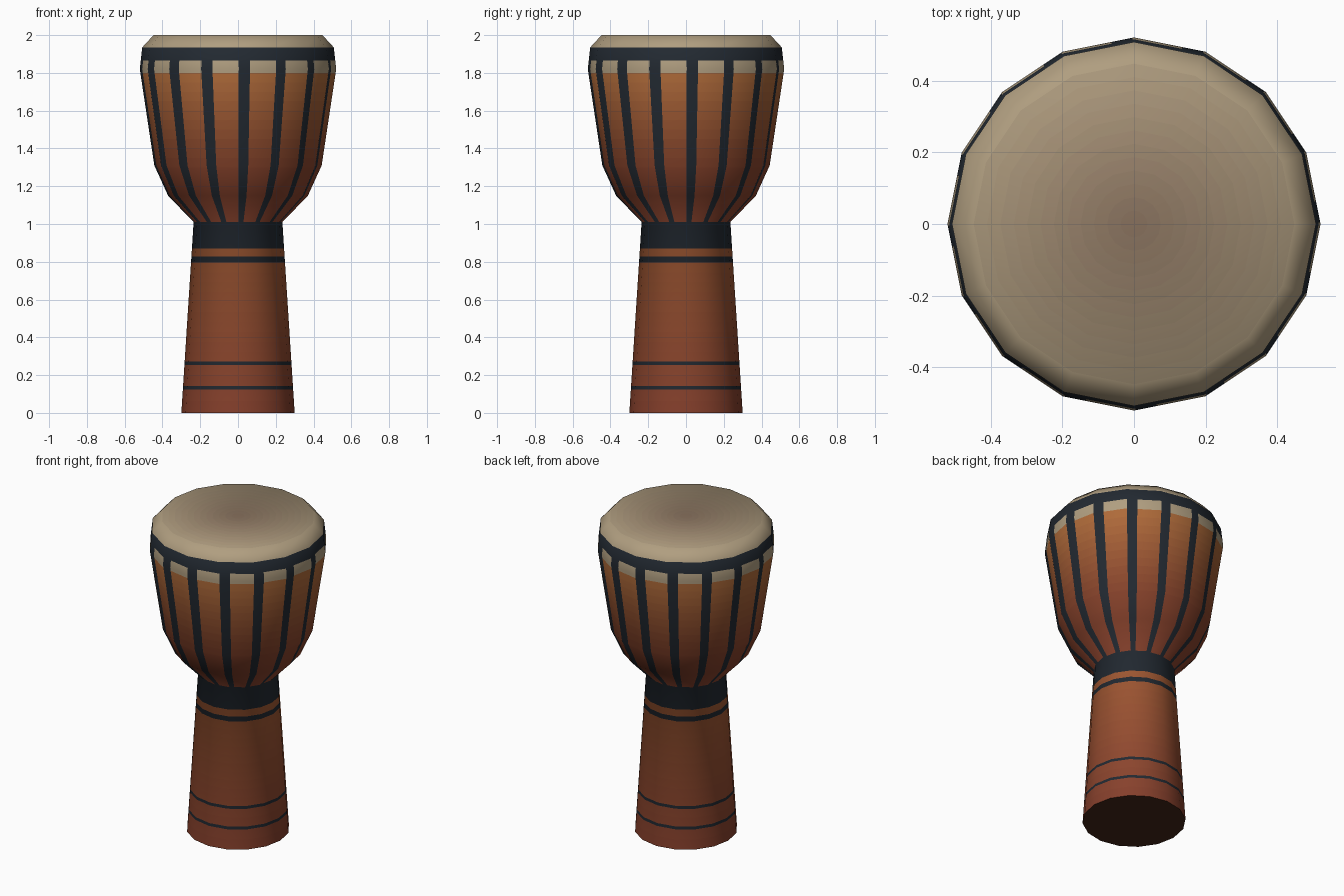
import bpy
from math import cos, sin, pi
from mathutils import Vector

if "Cube" in bpy.data.objects:
    bpy.data.objects.remove(bpy.data.objects["Cube"])

SIDES = 16
# lathe profile: (path position, radius, height); the path runs up the side, then across the skin
PROFILE = [(0, .30, 0), (1.01, .235, 1.01), (1.15, .37, 1.15), (1.31, .443, 1.31),
           (1.82, .52, 1.82), (1.935, .507, 1.935), (2.0, .447, 2.0), (2.447, 0, 2.0)]


def profile_normal(i):
    total = Vector((0, 0))
    for a, b in ((i - 1, i), (i, i + 1)):
        if 0 <= a and b < len(PROFILE):
            dr, dz = PROFILE[b][1] - PROFILE[a][1], PROFILE[b][2] - PROFILE[a][2]
            total += Vector((dz, -dr)).normalized()
    return total.normalized() if i < len(PROFILE) - 1 else Vector((0, 1))


def sample(t):
    for i in range(len(PROFILE) - 1):
        (t0, r0, z0), (t1, r1, z1) = PROFILE[i], PROFILE[i + 1]
        if t <= t1 + 1e-6:
            f = (t - t0) / (t1 - t0)
            return r0 + (r1 - r0) * f, z0 + (z1 - z0) * f, profile_normal(i).lerp(profile_normal(i + 1), f)


def material(rgb):
    name = "paint_%d_%d_%d" % tuple(rgb)
    mat = bpy.data.materials.get(name)
    if not mat:
        mat = bpy.data.materials.new(name)
        mat.diffuse_color = [((c / 255 + .055) / 1.055) ** 2.4 for c in rgb] + [1]
        mat.use_nodes = True
        mat.node_tree.nodes["Principled BSDF"].inputs["Base Color"].default_value = mat.diffuse_color
    return mat


def lathe(name, bands):
    """bands: (path start, path end, facet fraction start, end, colour)"""
    verts, normals, ids, faces, mats, slots = [], [], {}, [], [], []

    def vert(t, k, f):
        r, z, n = sample(t)
        a, b = (Vector((sin(2 * pi * j / SIDES), -cos(2 * pi * j / SIDES), 0)) for j in (k, k + 1))
        d = a.lerp(b, f)
        co = Vector((d.x * r, d.y * r, z))
        key = tuple(round(c, 4) + 0.0 for c in co)
        if key not in ids:
            ids[key] = len(verts)
            verts.append(co)
            d = d.normalized()
            normals.append(Vector((d.x * n.x, d.y * n.x, n.y)).normalized())
        return ids[key]

    for t0, t1, f0, f1, rgb in bands:
        mat = material(rgb)
        if mat not in mats:
            mats.append(mat)
        cuts = [t0] + [p[0] for p in PROFILE if t0 < p[0] < t1] + [t1]
        for lo, hi in zip(cuts, cuts[1:]):
            for k in range(SIDES):
                quad = [vert(lo, k, f0), vert(lo, k, f1), vert(hi, k, f1), vert(hi, k, f0)]
                faces.append(list(dict.fromkeys(quad)))
                slots.append(mats.index(mat))
    mesh = bpy.data.meshes.new(name)
    mesh.from_pydata(verts, [], faces)
    for m in mats:
        mesh.materials.append(m)
    for poly, s in zip(mesh.polygons, slots):
        poly.material_index = s
        poly.use_smooth = True
    mesh.normals_split_custom_set_from_vertices(normals)
    obj = bpy.data.objects.new(name, mesh)
    bpy.context.collection.objects.link(obj)
    return obj


def gradient(t0, t1, f0, f1, c0, c1, steps):
    dt = (t1 - t0) / steps
    for i in range(steps):
        f = (i + .5) / steps
        rgb = [round(a + (b - a) * f) for a, b in zip(c0, c1)]
        yield (t0 + i * dt, t0 + (i + 1) * dt, f0, f1, rgb)


DARK = (34, 41, 49)
SKIN = (176, 158, 128)
LEG_LOW, LEG_HIGH = (132, 62, 43), (160, 88, 50)
BOWL_LOW, BOWL_HIGH = (130, 62, 42), (176, 108, 58)
ROPE_START, ROPE_END = .02, .32

# lower leg with painted rings
rings = [(.125, .143), (.253, .271), (.797, .827)]
edges = [0] + [e for r in rings for e in r] + [.87]
leg = []
for i, (a, b) in enumerate(zip(edges, edges[1:])):
    if i % 2:
        leg.append((a, b, 0, 1, DARK))
    else:
        c = [[l + (h - l) * t / .87 for l, h in zip(LEG_LOW, LEG_HIGH)] for t in (a, b)]
        leg += gradient(a, b, 0, 1, c[0], c[1], 10 if b - a > .3 else 2)
lathe("leg", leg)
lathe("neck_band", [(.87, 1.01, 0, 1, DARK)])

# bowl panels between the ropes, one rope per facet
panels, trim = [], []
for f0, f1 in ((0, ROPE_START), (ROPE_END, 1)):
    panels += gradient(1.01, 1.30, f0, f1, BOWL_LOW, (134, 66, 42), 3)
    panels += gradient(1.30, 1.80, f0, f1, (134, 66, 42), BOWL_HIGH, 10)
    trim.append((1.80, 1.865, f0, f1, SKIN))
lathe("bowl", panels)
lathe("skin_trim", trim)
lathe("ropes", [(1.01, 1.865, ROPE_START, ROPE_END, DARK)])
lathe("hoop", [(1.865, 1.935, 0, 1, DARK)])

# drum skin, darker toward the middle
lathe("drum_skin", [(1.935, 2.0, 0, 1, SKIN)]
      + list(gradient(2.0, 2.447, 0, 1, (170, 152, 123), (134, 111, 92), 12)))

# closed underside
bpy.ops.mesh.primitive_circle_add(vertices=SIDES, radius=.30, fill_type='NGON')
base = bpy.context.object
base.name = "underside"
base.data.flip_normals()
base.data.materials.append(material((66, 37, 23)))
